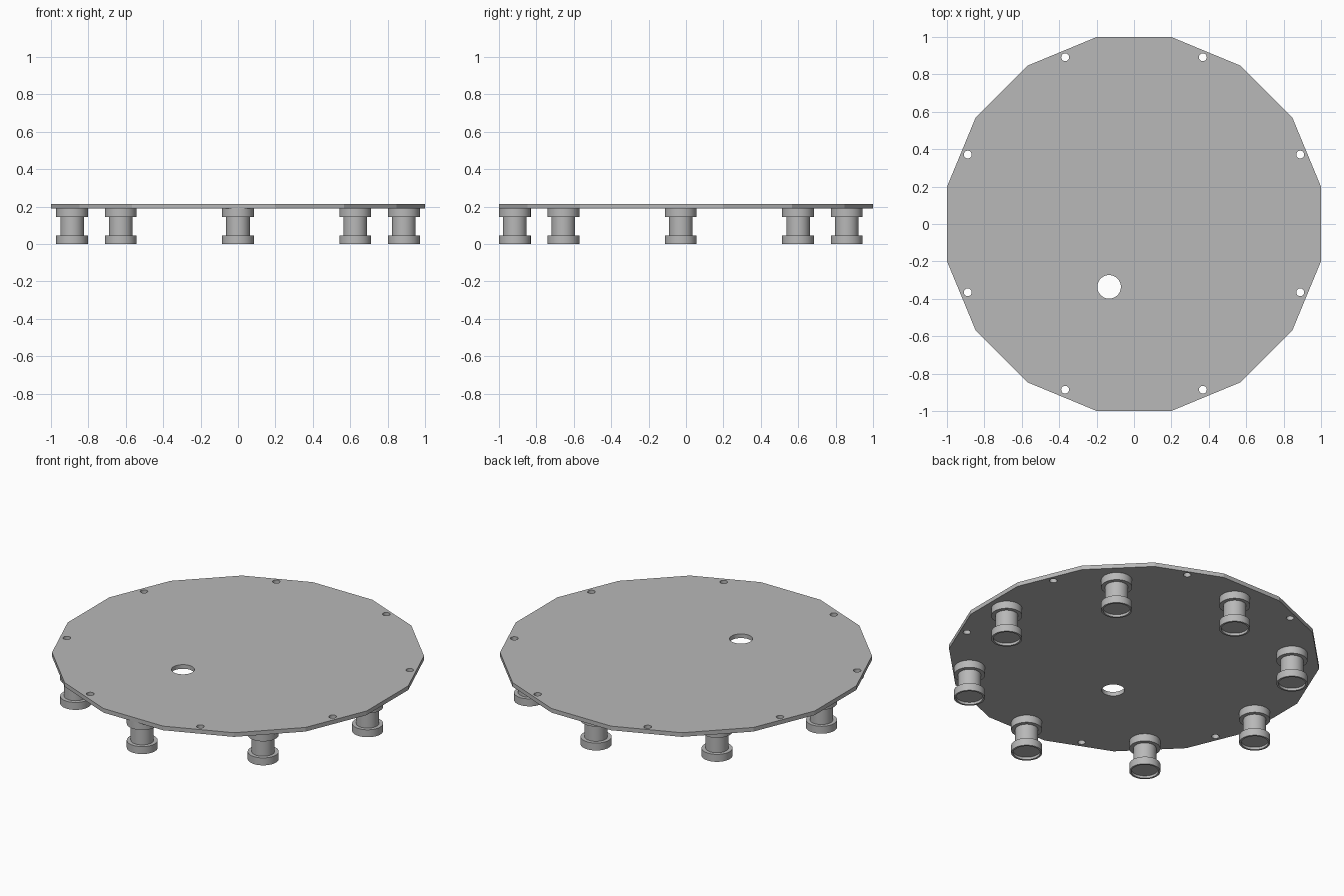
import bpy, bmesh, math
from mathutils import Matrix, Vector

if "Cube" in bpy.data.objects:
    bpy.data.objects.remove(bpy.data.objects["Cube"])

PLATE_BOTTOM, PLATE_TOP = 0.19, 0.215

grey = bpy.data.materials.new("light grey")
grey.use_nodes = True
COLOUR = (0.48, 0.48, 0.48, 1)
grey.diffuse_color = COLOUR
grey.node_tree.nodes["Principled BSDF"].inputs["Base Color"].default_value = COLOUR


def make_object(name, bm):
    bmesh.ops.recalc_face_normals(bm, faces=bm.faces)
    mesh = bpy.data.meshes.new(name)
    bm.to_mesh(mesh)
    bm.free()
    mesh.materials.append(grey)
    obj = bpy.data.objects.new(name, mesh)
    bpy.context.collection.objects.link(obj)
    return obj


def add_disc(bm, radius, low, high, sides, x=0, y=0, turn=0):
    place = Matrix.Translation((x, y, (low + high) / 2)) @ Matrix.Rotation(turn, 4, "Z")
    bmesh.ops.create_cone(bm, cap_ends=True, segments=sides, radius1=radius,
                          radius2=radius, depth=high - low, matrix=place)


def smooth(obj, degrees):
    bpy.ops.object.select_all(action="DESELECT")
    obj.select_set(True)
    bpy.context.view_layer.objects.active = obj
    bpy.ops.object.shade_smooth_by_angle(angle=math.radians(degrees))


# Sixteen-sided top plate
half_step = math.pi / 16
bm = bmesh.new()
add_disc(bm, 1 / math.cos(half_step), PLATE_BOTTOM, PLATE_TOP, 16, turn=half_step)
plate = make_object("top_plate", bm)

# Cutter for the eight rim holes and the large off-centre hole
bm = bmesh.new()
for i in range(8):
    a = math.pi / 8 + i * math.pi / 4
    add_disc(bm, 0.021, 0.1, 0.3, 32, 0.962 * math.cos(a), 0.003 + 0.962 * math.sin(a))
add_disc(bm, 0.063, 0.1, 0.3, 48, -0.133, -0.336)
cutter = make_object("hole_cutter", bm)
cutter.hide_render = True

cut = plate.modifiers.new("holes", "BOOLEAN")
cut.operation = "DIFFERENCE"
cut.solver = "EXACT"
cut.object = cutter
bpy.context.view_layer.objects.active = plate
bpy.ops.object.modifier_apply(modifier=cut.name)
bpy.data.objects.remove(cutter)
smooth(plate, 15)

# Spool-shaped feet: flanged profile with a shallow recess underneath
PROFILE = [(0, 0.015), (0.074, 0.015), (0.074, 0), (0.085, 0), (0.085, 0.045),
           (0.063, 0.045), (0.063, 0.145), (0.085, 0.145),
           (0.085, PLATE_BOTTOM), (0, PLATE_BOTTOM)]


def add_foot(index):
    bm = bmesh.new()
    verts = [bm.verts.new((r, 0, z)) for r, z in PROFILE]
    edges = [bm.edges.new(pair) for pair in zip(verts, verts[1:])]
    bmesh.ops.spin(bm, geom=verts + edges, cent=(0, 0, 0), axis=(0, 0, 1),
                   angle=math.tau, steps=40)
    bmesh.ops.remove_doubles(bm, verts=bm.verts, dist=0.0001)
    foot = make_object(f"spool_foot_{index + 1}", bm)
    a = index * math.pi / 4
    foot.location = Vector((0.887 * math.cos(a), 0.887 * math.sin(a) - 0.028, 0))
    smooth(foot, 30)


for i in range(8):
    add_foot(i)
